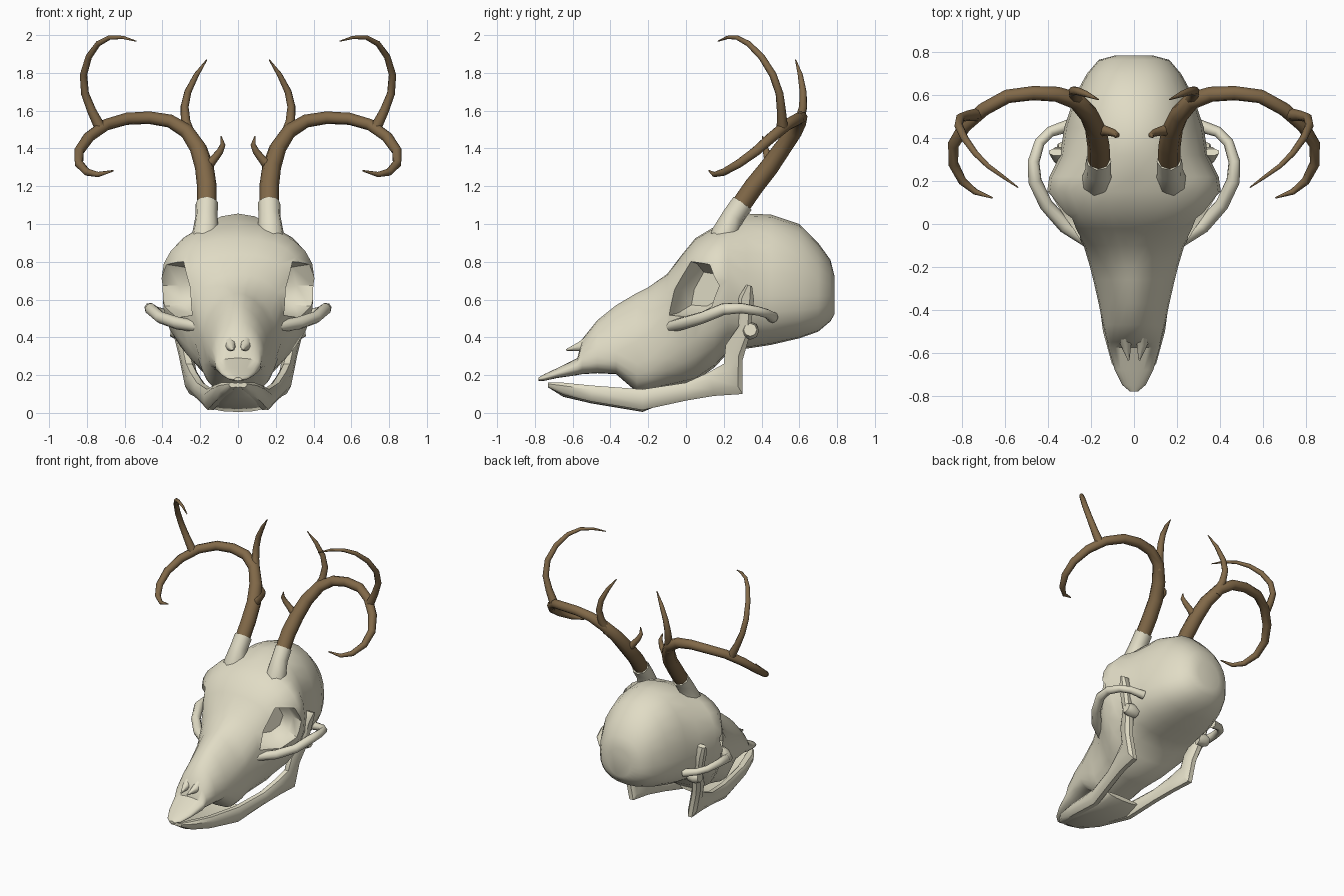
import bpy, bmesh, math
from mathutils import Vector

if "Cube" in bpy.data.objects:
    bpy.data.objects.remove(bpy.data.objects["Cube"])

def material(name, rgb):
    m = bpy.data.materials.new(name)
    m.diffuse_color = (*rgb, 1)
    m.use_nodes = True
    m.node_tree.nodes["Principled BSDF"].inputs["Base Color"].default_value = m.diffuse_color
    return m

BONE = material("bone", (0.75, 0.715, 0.56))
ANTLER = material("antler_brown", (0.22, 0.14, 0.065))

def finish(ob, mat, angle=40):
    ob.data.materials.clear()
    ob.data.materials.append(mat)
    bpy.ops.object.select_all(action='DESELECT')
    ob.select_set(True)
    bpy.context.view_layer.objects.active = ob
    bpy.ops.object.shade_smooth_by_angle(angle=math.radians(angle))
    return ob

def from_bmesh(name, bm):
    bmesh.ops.recalc_face_normals(bm, faces=bm.faces)
    me = bpy.data.meshes.new(name)
    bm.to_mesh(me)
    bm.free()
    ob = bpy.data.objects.new(name, me)
    bpy.context.collection.objects.link(ob)
    return ob

def bridge(bm, rings):
    """Skin a list of vertex rings and cap both ends."""
    n = len(rings[0])
    for a, b in zip(rings, rings[1:]):
        for i in range(n):
            j = (i + 1) % n
            bm.faces.new((a[i], a[j], b[j], b[i]))
    bm.faces.new(rings[0])
    bm.faces.new(rings[-1])

def loft(name, stations, n=24):
    """Stations: y, top z, widest z, bottom z, half width, upper and lower exponent."""
    bm = bmesh.new()
    rings = []
    for y, zt, zm, zb, w, eu, el in stations:
        ring = []
        for i in range(n):
            a = 2 * math.pi * i / n
            c, s = math.cos(a), math.sin(a)
            e, h = (eu, zt - zm) if s >= 0 else (el, zm - zb)
            x = w * math.copysign(abs(c) ** e, c)
            z = zm + h * math.copysign(abs(s) ** e, s)
            ring.append(bm.verts.new((x, y, z)))
        rings.append(ring)
    bridge(bm, rings)
    return from_bmesh(name, bm)

def tube(name, pts, mat, side):
    """Tapered eight-sided tube through points (x, y, z, radius)."""
    cu = bpy.data.curves.new(name, 'CURVE')
    cu.dimensions = '3D'
    cu.bevel_depth = 1
    cu.bevel_resolution = 2
    cu.use_fill_caps = True
    sp = cu.splines.new('POLY')
    sp.points.add(len(pts) - 1)
    for p, (x, y, z, r) in zip(sp.points, pts):
        p.co = (x * side, y, z, 1)
        p.radius = r
    ob = bpy.data.objects.new(name, cu)
    bpy.context.collection.objects.link(ob)
    bpy.ops.object.select_all(action='DESELECT')
    ob.select_set(True)
    bpy.context.view_layer.objects.active = ob
    bpy.ops.object.convert(target='MESH')
    return finish(bpy.context.view_layer.objects.active, mat, 60)

def socket_cutter(side):
    """Seven-sided tapered pit; outline is (along the rim, height)."""
    outline = [(-.155, -.14), (.0, -.15), (.115, -.09), (.155, .02),
               (.10, .13), (-.03, .15), (-.125, .0)]
    a = math.radians(62)
    u, n = Vector((math.cos(a), math.sin(a), 0)), Vector((math.sin(a), -math.cos(a), 0))
    bm = bmesh.new()
    rings = []
    for depth, k in ((.20, 1.1), (.0, 1), (-.09, .9), (-.15, .6)):
        ring = []
        for du, dz in outline:
            p = Vector((.325, .04, .655)) + u * du * k + n * depth
            ring.append(bm.verts.new((p.x * side, p.y, p.z + dz * k)))
        rings.append(ring)
    bridge(bm, rings)
    return from_bmesh("socket_cutter", bm)

# Skull: braincase, brow, snout and front upper jaw in one loft
skull = loft("skull", [
    (.785, .73, .62, .52, .09, 1, 1),
    (.765, .81, .62, .485, .165, .9, .9),
    (.70, .90, .62, .43, .22, .9, .8),
    (.60, 1.0, .62, .395, .275, .9, .8),
    (.45, 1.05, .62, .36, .325, .95, .8),
    (.32, 1.055, .63, .34, .345, 1, .8),
    (.22, 1.01, .70, .315, .395, .9, .8),
    (.15, .985, .71, .24, .405, .9, .8),
    (.05, .925, .70, .17, .345, .85, .8),
    (-.02, .84, .64, .155, .29, .85, .75),
    (-.10, .735, .53, .14, .235, .95, .7),
    (-.20, .665, .42, .12, .205, 1.15, .6),
    (-.26, .635, .38, .11, .19, 1.15, .6),
    (-.37, .57, .32, .205, .165, 1.15, .7),
    (-.47, .49, .30, .21, .145, 1.1, .7),
    (-.55, .39, .28, .205, .125, 1, .7),
    (-.575, .29, .25, .20, .12, .9, .7),
    (-.68, .238, .21, .185, .09, 1, .8),
    (-.75, .205, .185, .17, .055, 1, 1),
    (-.78, .188, .178, .17, .02, 1, 1)])

# Eye sockets carved out of the skull
for s in (-1, 1):
    cutter = socket_cutter(s)
    cutter.hide_render = True
    mod = skull.modifiers.new("socket", 'BOOLEAN')
    mod.operation = 'DIFFERENCE'
    mod.solver = 'EXACT'
    mod.object = cutter
    bpy.context.view_layer.objects.active = skull
    bpy.ops.object.modifier_apply(modifier=mod.name)
    bpy.data.objects.remove(cutter)
finish(skull, BONE)

# Chin floor joining the two jaw halves
finish(loft("jaw_floor", [
    (-.73, .16, .15, .135, .025, 1, 1),
    (-.65, .125, .12, .085, .075, 1, .8),
    (-.50, .10, .09, .05, .125, 1, .8),
    (-.23, .06, .05, .005, .155, 1, .8),
    (-.12, .08, .07, .05, .13, 1, 1)], 16), BONE)

# Jaw halves: paired upper and lower edge points (y, z, y, z)
JAW = [(-.73, .16, -.73, .135), (-.65, .16, -.65, .095), (-.50, .145, -.50, .06),
       (-.23, .125, -.23, .015), (0, .16, 0, .065), (.12, .215, .15, .09),
       (.20, .26, .30, .10), (.21, .36, .30, .28), (.28, .46, .34, .42),
       (.27, .60, .36, .60), (.32, .68, .35, .67)]
SPREAD = [(-.73, .02), (-.65, .06), (-.5, .105), (-.23, .145), (0, .19), (.15, .22), (.4, .255)]

def jaw_x(y, z):
    for (a, xa), (b, xb) in zip(SPREAD, SPREAD[1:]):
        if y <= b:
            return xa + (xb - xa) * (y - a) / (b - a) + .2 * max(0, z - .1)
    return SPREAD[-1][1]

for s in (-1, 1):
    bm = bmesh.new()
    rings = []
    for k, (yu, zu, yl, zl) in enumerate(JAW):
        up, low = Vector((0, yu, zu)), Vector((0, yl, zl))
        f = .5 if k == 0 else 1
        ring = []
        for t, dx in ((0, -.016), (0, .016), (.25, .035), (.75, .035),
                      (1, .016), (1, -.016), (.75, -.035), (.25, -.035)):
            p = up.lerp(low, t)
            ring.append(bm.verts.new(((jaw_x(p.y, p.z) + dx * f) * s, p.y, p.z)))
        rings.append(ring)
    bridge(bm, rings)
    finish(from_bmesh("jaw_half", bm), BONE)
    # Hinge knuckle behind the jaw
    tube("jaw_hinge", [(.27, .335, .43, .04), (.32, .34, .435, .048),
                       (.355, .34, .44, .035)], BONE, s)

    # Cheek arch, pedicle and nasal tip
    tube("cheek_arch", [(.20, -.09, .455, .03), (.32, -.01, .475, .034), (.41, .09, .505, .032),
                        (.462, .20, .55, .032), (.468, .29, .555, .028), (.44, .38, .54, .025),
                        (.39, .43, .525, .025), (.30, .46, .505, .03)], BONE, s)
    tube("antler_pedicle", [(.175, .19, .84, .085), (.172, .205, .95, .072),
                            (.167, .25, 1.04, .06), (.165, .30, 1.11, .06)], BONE, s)
    tube("nasal_tip", [(.045, -.46, .41, .04), (.038, -.56, .35, .026),
                       (.025, -.635, .333, .004)], BONE, s)

    # Antler: main beam and three tines
    tube("antler_beam", [
        (.165, .27, 1.07, .052), (.165, .36, 1.20, .052), (.178, .44, 1.30, .05),
        (.21, .51, 1.40, .046), (.27, .575, 1.49, .041), (.36, .605, 1.545, .036),
        (.47, .61, 1.563, .034), (.59, .595, 1.557, .033), (.70, .535, 1.525, .032),
        (.79, .455, 1.46, .03), (.842, .37, 1.385, .027), (.842, .28, 1.32, .024),
        (.80, .20, 1.275, .02), (.74, .15, 1.262, .014), (.66, .122, 1.282, .004)], ANTLER, s)
    tube("outer_tine", [
        (.73, .51, 1.51, .03), (.775, .505, 1.60, .024), (.81, .495, 1.69, .021),
        (.818, .46, 1.79, .02), (.79, .40, 1.885, .018), (.74, .33, 1.955, .015),
        (.68, .27, 1.987, .012), (.61, .22, 1.988, .009), (.54, .17, 1.968, .003)], ANTLER, s)
    tube("inner_tine", [
        (.25, .56, 1.45, .034), (.277, .60, 1.54, .026), (.283, .62, 1.62, .022),
        (.265, .62, 1.70, .019), (.22, .605, 1.79, .014), (.165, .58, 1.87, .003)], ANTLER, s)
    tube("brow_tine", [
        (.18, .44, 1.29, .035), (.13, .435, 1.34, .022), (.095, .425, 1.385, .018),
        (.08, .415, 1.42, .014), (.09, .405, 1.465, .003)], ANTLER, s)
